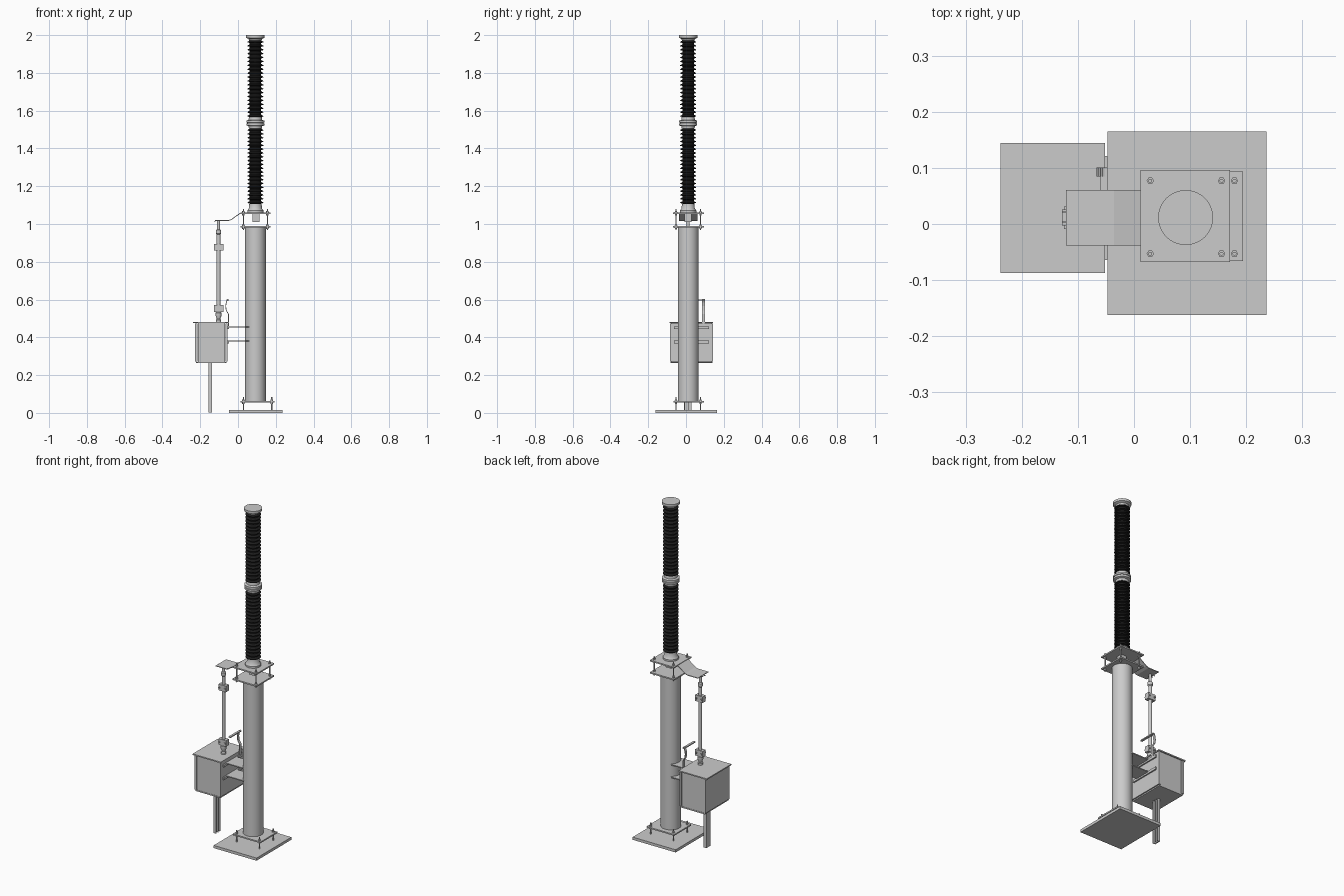
import bpy, bmesh, math
from mathutils import Vector

if "Cube" in bpy.data.objects:
    bpy.data.objects.remove(bpy.data.objects["Cube"])

CX, CY = 0.092, 0.0115          # mast axis
RX = -0.103                     # down-rod x
black = bpy.data.materials.new("insulator_black")
black.diffuse_color = (0.012, 0.012, 0.012, 1)
black.use_nodes = True
black.node_tree.nodes["Principled BSDF"].inputs["Base Color"].default_value = black.diffuse_color


def finish(name, bm, smooth=False, mat=None):
    bmesh.ops.recalc_face_normals(bm, faces=bm.faces)
    me = bpy.data.meshes.new(name)
    bm.to_mesh(me)
    bm.free()
    ob = bpy.data.objects.new(name, me)
    bpy.context.collection.objects.link(ob)
    if mat:
        me.materials.append(mat)
    if smooth:
        bpy.ops.object.select_all(action='DESELECT')
        ob.select_set(True)
        bpy.context.view_layer.objects.active = ob
        bpy.ops.object.shade_smooth_by_angle(angle=math.radians(35))
    return ob


def box(name, x0, x1, y0, y1, z0, z1):
    bm = bmesh.new()
    bmesh.ops.create_cube(bm, size=1)
    for v in bm.verts:
        v.co = Vector(((x0 + x1) / 2 + v.co.x * (x1 - x0),
                       (y0 + y1) / 2 + v.co.y * (y1 - y0),
                       (z0 + z1) / 2 + v.co.z * (z1 - z0)))
    return finish(name, bm)


def lathe(name, prof, x, y, seg=40, mat=None, smooth=True):
    """Closed solid of revolution from (radius, z) pairs."""
    bm = bmesh.new()
    rings = [[bm.verts.new((x + r * math.cos(2 * math.pi * i / seg),
                            y + r * math.sin(2 * math.pi * i / seg), z))
              for i in range(seg)] for r, z in prof]
    for a, b in zip(rings, rings[1:]):
        for i in range(seg):
            j = (i + 1) % seg
            bm.faces.new((a[i], a[j], b[j], b[i]))
    bm.faces.new(rings[0])
    bm.faces.new(rings[-1])
    return finish(name, bm, smooth, mat)


def rod(name, x, y, z0, z1, r, seg=16):
    return lathe(name, [(r, z0), (r, z1)], x, y, seg, None, seg > 6)


def strip(name, path, t, y0, y1):
    """Bent sheet: (x, z) path with thickness t, spanning y0..y1."""
    bm = bmesh.new()
    pts = [Vector(p) for p in path]
    rows = []
    for i, p in enumerate(pts):
        d = (pts[min(i + 1, len(pts) - 1)] - pts[max(i - 1, 0)]).normalized()
        n = Vector((-d.y, d.x)) * t / 2
        a, b = p + n, p - n
        rows.append([bm.verts.new((q.x, y, q.y)) for q, y in
                     ((a, y0), (a, y1), (b, y1), (b, y0))])
    for a, b in zip(rows, rows[1:]):
        for i in range(4):
            j = (i + 1) % 4
            bm.faces.new((a[i], a[j], b[j], b[i]))
    bm.faces.new(rows[0])
    bm.faces.new(rows[-1])
    return finish(name, bm)


def studs(name, xs, z0, z1, plates):
    """Four threaded studs with hex nuts and washers either side of each plate."""
    for x in xs:
        for y in (-0.053, 0.077):
            rod(name, x, y, z0, z1, 0.0035, 12)
            for lo, hi in plates:
                for a, b in ((lo - 0.008, lo - 0.002), (hi + 0.002, hi + 0.008)):
                    rod(name + "_nut", x, y, a, b, 0.0065, 6)
                rod(name + "_washer", x, y, lo - 0.002, hi + 0.002, 0.0075, 16)


# Mast: base plate, flanges, column
box("base_plate", -0.047, 0.236, -0.162, 0.165, 0, 0.016)
box("column_foot_flange", 0.012, 0.194, -0.066, 0.094, 0.056, 0.064)
rod("column", CX, CY, 0.06, 0.986, 0.055, 48)
box("column_head_flange", 0.012, 0.171, -0.068, 0.096, 0.982, 0.99)
box("insulator_plate", 0.012, 0.171, -0.068, 0.096, 1.054, 1.062)
studs("foot_stud", (0.029, 0.179), 0.01, 0.084, [(0.056, 0.064)])
studs("head_stud", (0.029, 0.156), 0.968, 1.08, [(0.982, 0.99), (1.054, 1.062)])
box("terminal_block", 0.077, 0.113, -0.008, 0.03, 1.01, 1.056)

# Insulator stack: metal fittings
lathe("insulator_base", [(0.043, 1.06), (0.043, 1.072), (0.035, 1.082), (0.033, 1.106)], CX, CY)
lathe("insulator_joint", [(0.034, 1.505), (0.036, 1.518), (0.048, 1.522), (0.048, 1.532),
                          (0.044, 1.533), (0.044, 1.536), (0.048, 1.537), (0.048, 1.547),
                          (0.036, 1.551), (0.034, 1.566)], CX, CY)
lathe("insulator_cap", [(0.033, 1.972), (0.036, 1.98), (0.049, 1.986), (0.049, 2.0)], CX, CY)

# Insulator stack: ribbed black sections
for name, z0, z1 in (("lower_insulator", 1.104, 1.508), ("upper_insulator", 1.562, 1.975)):
    n = 20
    p = (z1 - z0) / n
    prof = [(0.029, z0)]
    for i in range(n):
        z = z0 + i * p
        prof += [(0.030, z + 0.2 * p), (0.042, z + 0.35 * p),
                 (0.042, z + 0.5 * p), (0.030, z + 0.85 * p)]
    lathe(name, prof + [(0.029, z1)], CX, CY, 36, black)

# Connecting strap from the insulator plate to the down rod
strip("connecting_strap", [(0.03, 1.059), (0.012, 1.057), (-0.035, 1.024), (-0.05, 1.018),
                           (-0.121, 1.018)], 0.004, -0.038, 0.061)
for y in (0.003, 0.021):
    box("strap_pin", -0.128, -0.118, y - 0.0015, y + 0.0015, 1.012, 1.016)

# Down rod with two clamps
lathe("down_rod", [(0.014, 0.482), (0.014, 0.492), (0.009, 0.497), (0.016, 0.515),
                   (0.016, 0.53), (0.010, 0.535), (0.010, 0.945), (0.014, 0.95),
                   (0.014, 0.968), (0.008, 0.972), (0.008, 1.018)], RX, CY, 24)
for z in (0.552, 0.877):
    box("rod_clamp", RX - 0.025, RX + 0.025, CY - 0.014, CY + 0.014, z - 0.018, z + 0.018)
    for dx in (-0.018, 0.018):
        box("clamp_bolt", RX + dx - 0.004, RX + dx + 0.004, CY - 0.02, CY + 0.02, z - 0.004, z + 0.004)

# Control cabinet
box("cabinet_body", -0.213, -0.068, -0.08, 0.137, 0.268, 0.476)
box("cabinet_lid", -0.238, -0.052, -0.087, 0.144, 0.475, 0.482)
box("cabinet_door_outer", -0.227, -0.215, -0.085, 0.142, 0.272, 0.473)
box("cabinet_door_inner", -0.066, -0.055, -0.085, 0.142, 0.272, 0.473)
box("cabinet_floor", -0.222, -0.06, -0.082, 0.139, 0.263, 0.27)

# Cabinet mounting: backing rails and two bracket plates to the column
for z in (0.38, 0.455):
    box("mount_rail", -0.056, -0.047, -0.064, 0.121, z - 0.012, z + 0.003)
    box("mount_bracket", -0.05, 0.07, -0.037, 0.06, z - 0.003, z + 0.003)

# Cable channel below the cabinet
box("cable_channel_web", -0.155, -0.151, -0.01, 0.03, 0.003, 0.265)
for y in (-0.01, 0.01, 0.026):
    box("cable_channel_wall", -0.155, -0.138, y, y + 0.004, 0.003, 0.265)

# Bent handle beside the cabinet
strip("handle_stem", [(-0.054, 0.602), (-0.062, 0.585), (-0.065, 0.565), (-0.062, 0.542),
                      (-0.05, 0.522), (-0.05, 0.46)], 0.004, 0.085, 0.101)
box("handle_bar", -0.06, -0.047, -0.004, 0.101, 0.595, 0.601)
